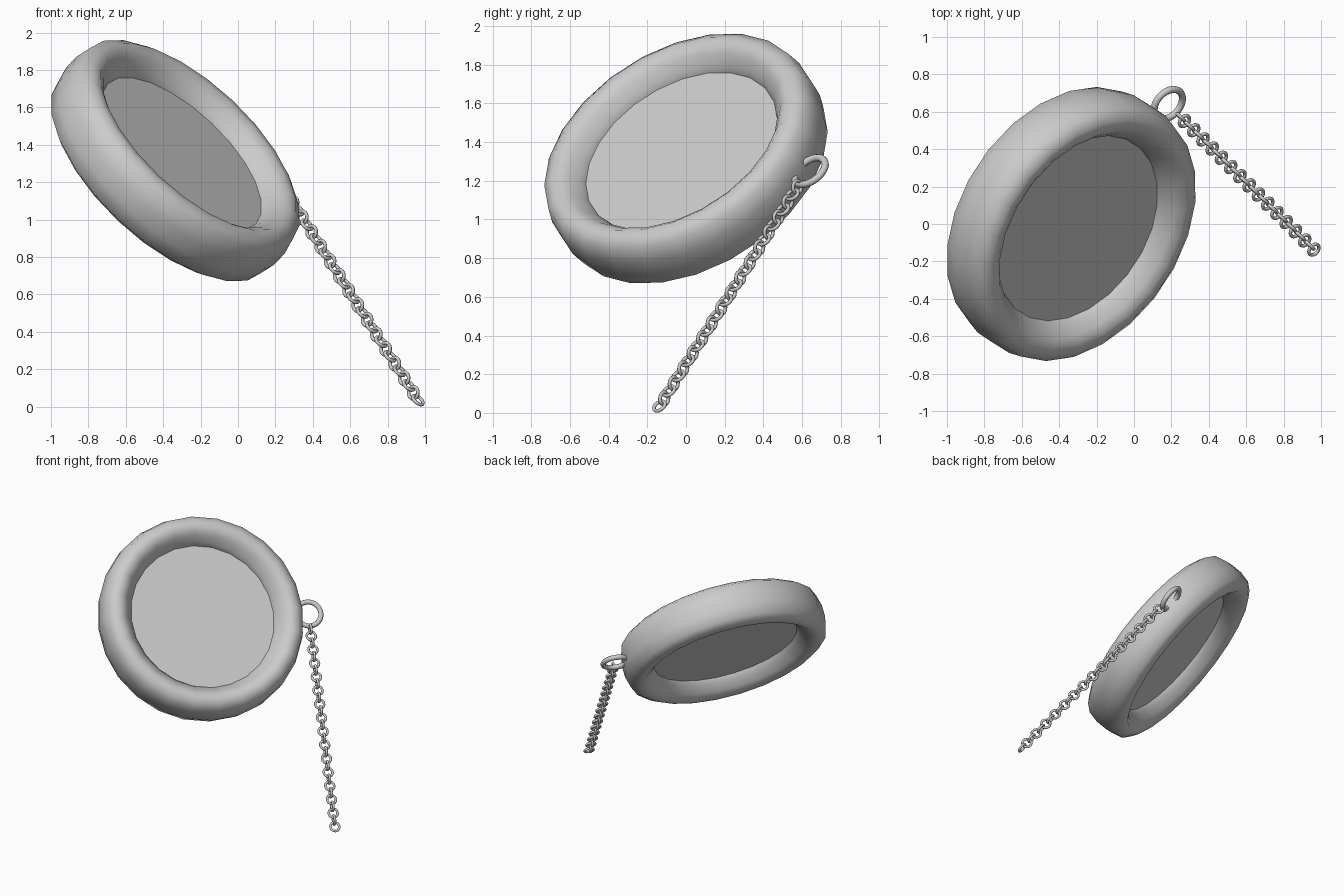
import bpy, bmesh, math
from mathutils import Vector, Matrix

if "Cube" in bpy.data.objects:
    bpy.data.objects.remove(bpy.data.objects["Cube"])

CENTRE = Vector((-0.335, 0.0, 1.315))
NORMAL = Vector((0.62, -0.42, 0.66)).normalized()


def frame(origin, z_axis, x_hint):
    """Matrix whose local z is z_axis and local x lies close to x_hint."""
    z = z_axis.normalized()
    x = (x_hint - z * x_hint.dot(z)).normalized()
    y = z.cross(x)
    m = Matrix((x, y, z)).transposed().to_4x4()
    m.translation = origin
    return m


def smooth(obj, angle):
    bpy.ops.object.select_all(action='DESELECT')
    obj.select_set(True)
    bpy.context.view_layer.objects.active = obj
    bpy.ops.object.shade_smooth_by_angle(angle=math.radians(angle))


def lathe(name, profile, matrix, sides):
    """Revolve a closed (radius, height) profile about local z."""
    bm = bmesh.new()
    rings = []
    for i in range(sides):
        a = 2 * math.pi * i / sides
        rings.append([bm.verts.new((r * math.cos(a), r * math.sin(a), h)) for r, h in profile])
    n = len(profile)
    for i in range(sides):
        p, q = rings[i], rings[(i + 1) % sides]
        for j in range(n):
            k = (j + 1) % n
            bm.faces.new((p[j], q[j], q[k], p[k]))
    bmesh.ops.recalc_face_normals(bm, faces=bm.faces[:])
    me = bpy.data.meshes.new(name)
    bm.to_mesh(me)
    bm.free()
    obj = bpy.data.objects.new(name, me)
    bpy.context.collection.objects.link(obj)
    obj.matrix_world = matrix
    smooth(obj, 60)
    return obj


def circle_profile(major, minor, n):
    return [(major + minor * math.cos(2 * math.pi * i / n),
             minor * math.sin(2 * math.pi * i / n)) for i in range(n)]


# Rounded case rim, symmetric front and back
ring_dir = Vector((0.515, 0.64, -0.06))
case_frame = frame(CENTRE, NORMAL, ring_dir)
half = [(0.766, 0.045), (0.746, 0.133), (0.695, 0.168), (0.648, 0.17),
        (0.605, 0.14), (0.565, 0.09), (0.54, 0.045)]
profile = half + [(r, -h) for r, h in reversed(half)]
lathe("case_rim", profile, case_frame, 24)

# Recessed flat plates on both sides
bpy.ops.mesh.primitive_cylinder_add(vertices=24, radius=0.546, depth=0.11)
plate = bpy.context.object
plate.name = "face_plates"
plate.matrix_world = case_frame

# Loop on the edge of the case
lathe("edge_loop", circle_profile(0.092, 0.019, 10),
      frame(Vector((0.183, 0.64, 1.25)), Vector((0.56, -0.5, 0.66)), ring_dir), 28)

# Straight chain of round links, each turned a quarter from the last
start, end = Vector((0.245, 0.575, 1.168)), Vector((0.962, -0.137, 0.035))
COUNT = 30
along = end - start
flat = NORMAL - along.normalized() * NORMAL.dot(along.normalized())
flat = Matrix.Rotation(math.radians(4), 3, along) @ flat
side = along.cross(flat)
first = None
for i in range(COUNT):
    m = frame(start + along * i / (COUNT - 1), side if i % 2 == 0 else flat, along)
    if first is None:
        first = lathe("chain_link", circle_profile(0.033, 0.0095, 8), m, 18)
    else:
        link = bpy.data.objects.new("chain_link", first.data)
        bpy.context.collection.objects.link(link)
        link.matrix_world = m
